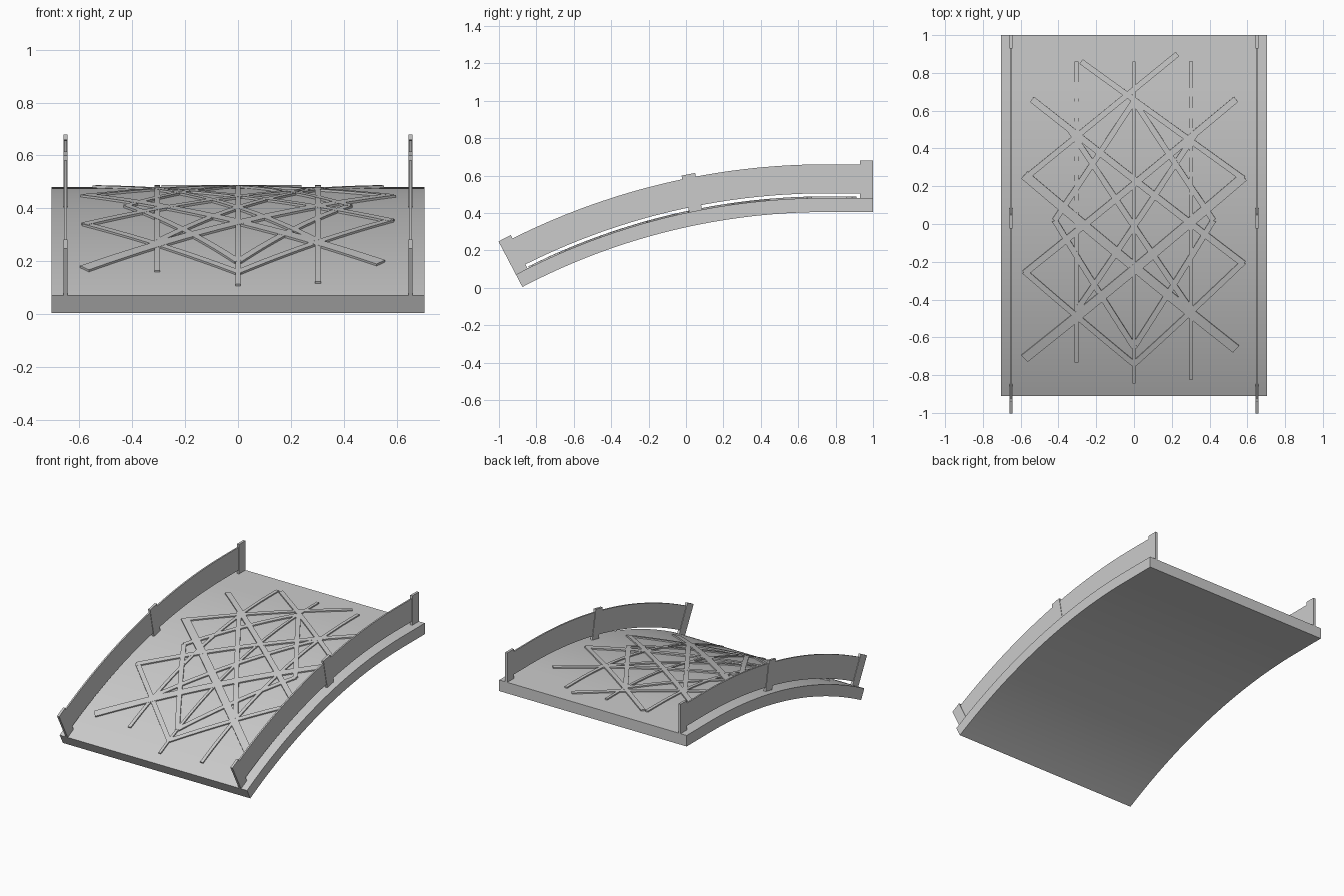
import bpy, bmesh, math
from mathutils import Vector

if "Cube" in bpy.data.objects:
    bpy.data.objects.remove(bpy.data.objects["Cube"])

# Deck path: circular arc that runs level past ARC_Y
R, ARC_Y, TOP = 3.57, 0.75, 0.48
S0, S1 = -0.976, 1.0          # unrolled start and end of the deck


def bend(x, s, h):
    """Map unrolled deck coordinates (across, along, height) to space."""
    if s >= ARC_Y:
        return Vector((x, s, TOP + h))
    a = (ARC_Y - s) / R
    return Vector((x, ARC_Y - (R + h) * math.sin(a), TOP - R + (R + h) * math.cos(a)))


def unroll(y):
    return y if y >= ARC_Y else ARC_Y - R * math.asin((ARC_Y - y) / R)


def strip(bm, p, q, width, h0, h1, n):
    """Closed bar from p to q on the unrolled deck, bent in n steps."""
    p, q = Vector(p), Vector(q)
    d = (q - p).normalized()
    side = Vector((-d.y, d.x)) * width / 2
    rings = []
    for i in range(n + 1):
        c = p.lerp(q, i / n)
        a, b = c + side, c - side
        rings.append([bm.verts.new(bend(v.x, v.y, h))
                      for v, h in ((a, h0), (b, h0), (b, h1), (a, h1))])
    for r, t in zip(rings, rings[1:]):
        for k in range(4):
            bm.faces.new((r[k], r[(k + 1) % 4], t[(k + 1) % 4], t[k]))
    bm.faces.new(rings[0])
    bm.faces.new(rings[-1])


def make(name, bars):
    bm = bmesh.new()
    for bar in bars:
        strip(bm, *bar)
    bmesh.ops.recalc_face_normals(bm, faces=bm.faces)
    me = bpy.data.meshes.new(name)
    bm.to_mesh(me)
    bm.free()
    ob = bpy.data.objects.new(name, me)
    bpy.context.collection.objects.link(ob)
    bpy.context.view_layer.objects.active = ob
    ob.select_set(True)
    bpy.ops.object.shade_smooth_by_angle(angle=math.radians(30))
    ob.select_set(False)
    return ob


# Curved deck slab
make("deck", [((0, S0), (0, S1), 1.41, -0.075, 0, 40)])

# Side rails and their posts
for side, x in (("left", -0.652), ("right", 0.652)):
    make(side + "_rail", [((x, S0 + 0.04), (x, S1 - 0.04), 0.010, 0.025, 0.18, 40)])
    for place, s in (("front", S0), ("middle", 0.012), ("back", S1 - 0.07)):
        make(f"{side}_{place}_post", [((x, s), (x, s + 0.07), 0.016, -0.005, 0.20, 1)])

# Raised lattice on the deck: x, y start / x, y end / width, as seen from above
lattice = [
    # lengthwise bars
    (-0.305, -0.73, -0.305, 0.86, 0.022),
    (0.302, -0.82, 0.302, 0.86, 0.022),
    (0, -0.84, 0, 0.86, 0.018),
    # wide diagonals rising to the right
    (-0.58, -0.71, 0.58, 0.25, 0.05),
    (-0.58, -0.26, 0.54, 0.66, 0.035),
    (-0.58, 0.24, 0.23, 0.90, 0.03),
    (0, -0.74, 0.58, -0.20, 0.03),
    # wide diagonals rising to the left
    (0.54, -0.66, -0.58, 0.26, 0.05),
    (0.58, -0.21, -0.54, 0.66, 0.035),
    (0.58, 0.24, -0.28, 0.86, 0.03),
    (0, -0.74, -0.58, -0.25, 0.03),
]
# steeper inner bars, mirrored
for m in (-1, 1):
    lattice += [
        (m * 0.42, 0.02, 0, 0.65, 0.03),
        (m * 0.42, 0.02, 0, -0.65, 0.03),
        (m * -0.30, -0.45, m * 0.34, 0.50, 0.03),
    ]
make("deck_lattice", [((x0, unroll(y0)), (x1, unroll(y1)), w, -0.004, 0.008 + 0.0002 * (i % 5), 16)
                      for i, (x0, y0, x1, y1, w) in enumerate(lattice)])
